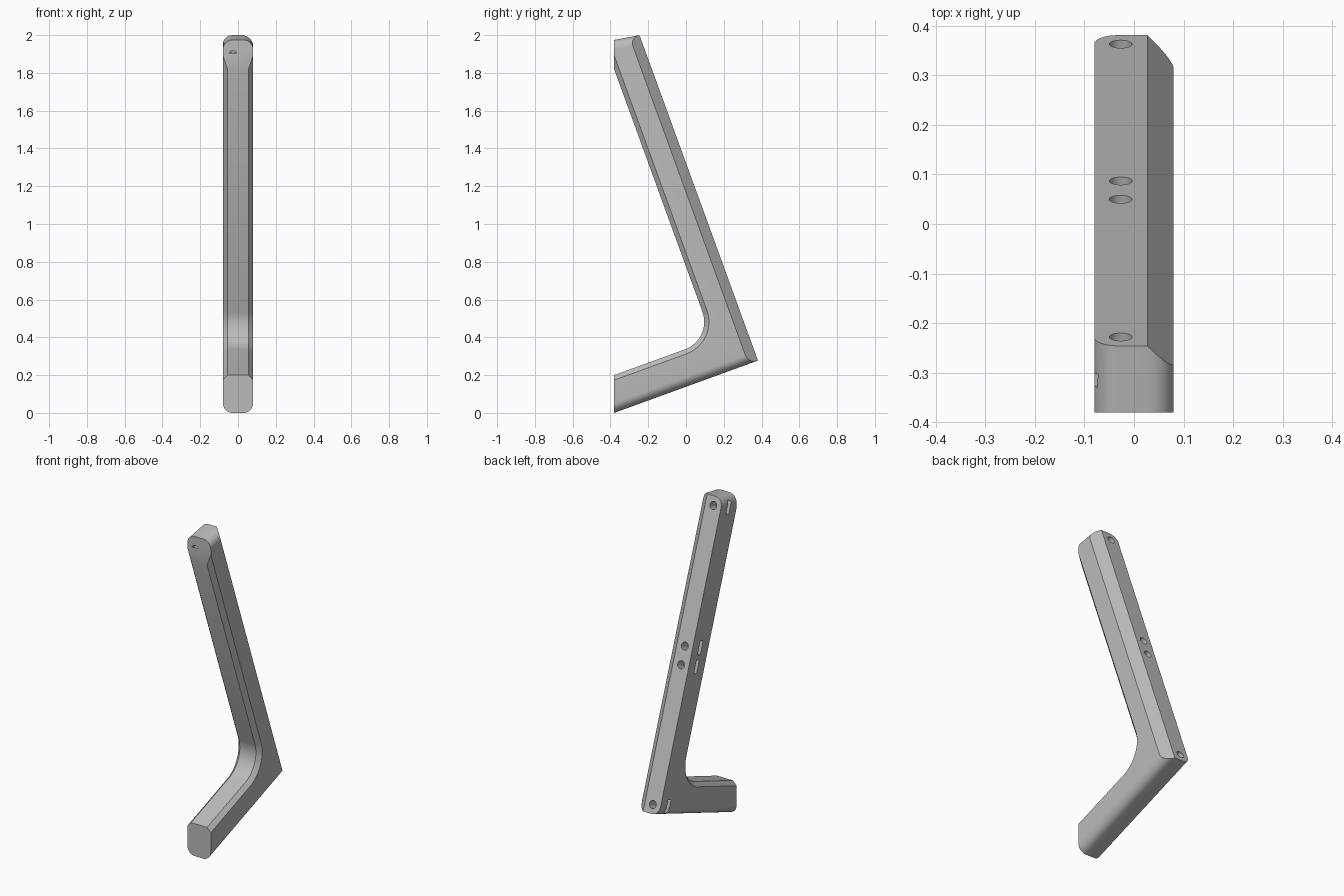
import bpy, bmesh, math
from mathutils import Vector

cube = bpy.data.objects.get("Cube")
if cube:
    bpy.data.objects.remove(cube, do_unlink=True)

# Main dimensions
TILT = math.radians(20)
HALF = 0.08          # half width
THICK = 0.188        # thickness of post and foot
FRONT = -0.38        # vertical cut at the front ends
LENGTH = 1.833       # post length along the back
ROUND = 0.05         # rounding of the top and underside edges
FILLET = 0.155       # inner elbow radius
HEEL = Vector((0, 0.381, 0.277))
UP = Vector((0, -math.sin(TILT), math.cos(TILT)))       # along the post
OUT = Vector((0, -math.cos(TILT), -math.sin(TILT)))     # along the foot
SIDE = Vector((1, 0, 0))


def place(u, v, x=0):
    """Point measured along the post, along the foot and across."""
    return HEEL + UP * u + OUT * v + SIDE * x


def to_front(start, direction):
    """Run from a point until it meets the front plane."""
    return start + direction * ((FRONT - start.y) / direction.y)


# Side profile: heel, post top, front nose, elbow, foot
elbow = THICK + FILLET
arc = []
for i in range(17):
    a = math.pi / 2 * i / 16
    arc.append(place(elbow - FILLET * math.sin(a), elbow - FILLET * math.cos(a)))
post_top = place(LENGTH, 0)
nose = Vector((0, FRONT, post_top.z - 0.025))
inner = [to_front(place(0, THICK), UP)] + arc + [to_front(place(THICK, 0), OUT)]
profile = [place(0, 0), post_top, nose] + inner + [to_front(place(0, 0), OUT)]

bm = bmesh.new()
rings = [[bm.verts.new(p + SIDE * s * HALF) for p in profile] for s in (-1, 1)]
bm.faces.new(rings[0])
bm.faces.new(rings[1])
count = len(profile)
for i in range(count):
    j = (i + 1) % count
    bm.faces.new((rings[0][i], rings[0][j], rings[1][j], rings[1][i]))
bmesh.ops.recalc_face_normals(bm, faces=bm.faces[:])

# Chamfer along the inner edges on both sides
chain = [bm.edges.get((ring[i], ring[i + 1]))
         for ring in rings for i in range(3, 2 + len(inner))]
bmesh.ops.bevel(bm, geom=chain, offset=0.025, offset_type='OFFSET',
                segments=1, profile=0.5, affect='EDGES')


def slice_off(point, normal):
    """Remove everything beyond a plane and close the cut."""
    cut = bmesh.ops.bisect_plane(
        bm, geom=bm.verts[:] + bm.edges[:] + bm.faces[:], dist=1e-6,
        plane_co=point, plane_no=normal, clear_outer=True)
    edges = [e for e in cut["geom_cut"] if isinstance(e, bmesh.types.BMEdge)]
    bmesh.ops.holes_fill(bm, edges=edges, sides=0)


def round_sides(point, normal, steps=8):
    """Round both side edges of the flat face at a point."""
    step = math.pi / 2 / steps
    for s in (-1, 1):
        centre = point - normal * ROUND + SIDE * s * (HALF - ROUND)
        for i in range(steps):
            a = (i + 0.5) * step
            n = SIDE * s * math.sin(a) + normal * math.cos(a)
            slice_off(centre + n * ROUND * math.cos(step / 2), n)


slope = (post_top - nose).normalized()
round_sides(place(0, 0), -UP)
round_sides(post_top, Vector((0, -slope.z, slope.y)))

# Broad chamfer on one back edge
slice_off(place(0, 0, 0.027), (SIDE - OUT).normalized())
bmesh.ops.recalc_face_normals(bm, faces=bm.faces[:])


def make_object(name, mesh_data):
    mesh = bpy.data.meshes.new(name)
    mesh_data.to_mesh(mesh)
    mesh_data.free()
    obj = bpy.data.objects.new(name, mesh)
    bpy.context.collection.objects.link(obj)
    return obj


bracket = make_object("angled_bracket", bm)

# Grey plastic
grey = bpy.data.materials.new("mid_grey")
grey.use_nodes = True
colour = (0.5, 0.5, 0.5, 1)
grey.diffuse_color = colour
shader = next(n for n in grey.node_tree.nodes if n.type == 'BSDF_PRINCIPLED')
shader.inputs["Base Color"].default_value = colour
bracket.data.materials.append(grey)

# Screw holes from the back and nut slots from the side
HOLE_X, HOLE_R, DEPTH = -0.027, 0.023, 0.158
turn = OUT.to_track_quat('Z', 'Y').to_matrix().to_4x4()


def cut_away(name, mesh_data, centre):
    bmesh.ops.transform(mesh_data, matrix=turn, verts=mesh_data.verts[:])
    bmesh.ops.translate(mesh_data, vec=centre, verts=mesh_data.verts[:])
    cutter = make_object(name, mesh_data)
    cutter.data.materials.append(grey)
    cutter.hide_render = True
    mod = bracket.modifiers.new(name, 'BOOLEAN')
    mod.operation = 'DIFFERENCE'
    mod.solver = 'EXACT'
    mod.object = cutter
    bpy.context.view_layer.objects.active = bracket
    bpy.ops.object.modifier_apply(modifier=name)
    bpy.data.objects.remove(cutter, do_unlink=True)


for number, u in enumerate((0.053, 0.86, 0.968, LENGTH - 0.053)):
    hole = bmesh.new()
    bmesh.ops.create_cone(hole, cap_ends=True, segments=32, radius1=HOLE_R,
                          radius2=HOLE_R, depth=DEPTH + 0.05)
    cut_away(f"screw_hole_{number}", hole, place(u, (DEPTH - 0.05) / 2, HOLE_X))
    slot = bmesh.new()
    bmesh.ops.create_cube(slot, size=1)
    bmesh.ops.scale(slot, vec=(0.12, 0.08, 0.028), verts=slot.verts[:])
    cut_away(f"nut_slot_{number}", slot, place(u, 0.08, -0.047))

# Smooth the rounded parts, keep chamfers crisp
bpy.ops.object.select_all(action='DESELECT')
bracket.select_set(True)
bpy.context.view_layer.objects.active = bracket
bpy.ops.object.shade_smooth_by_angle(angle=math.radians(25))
